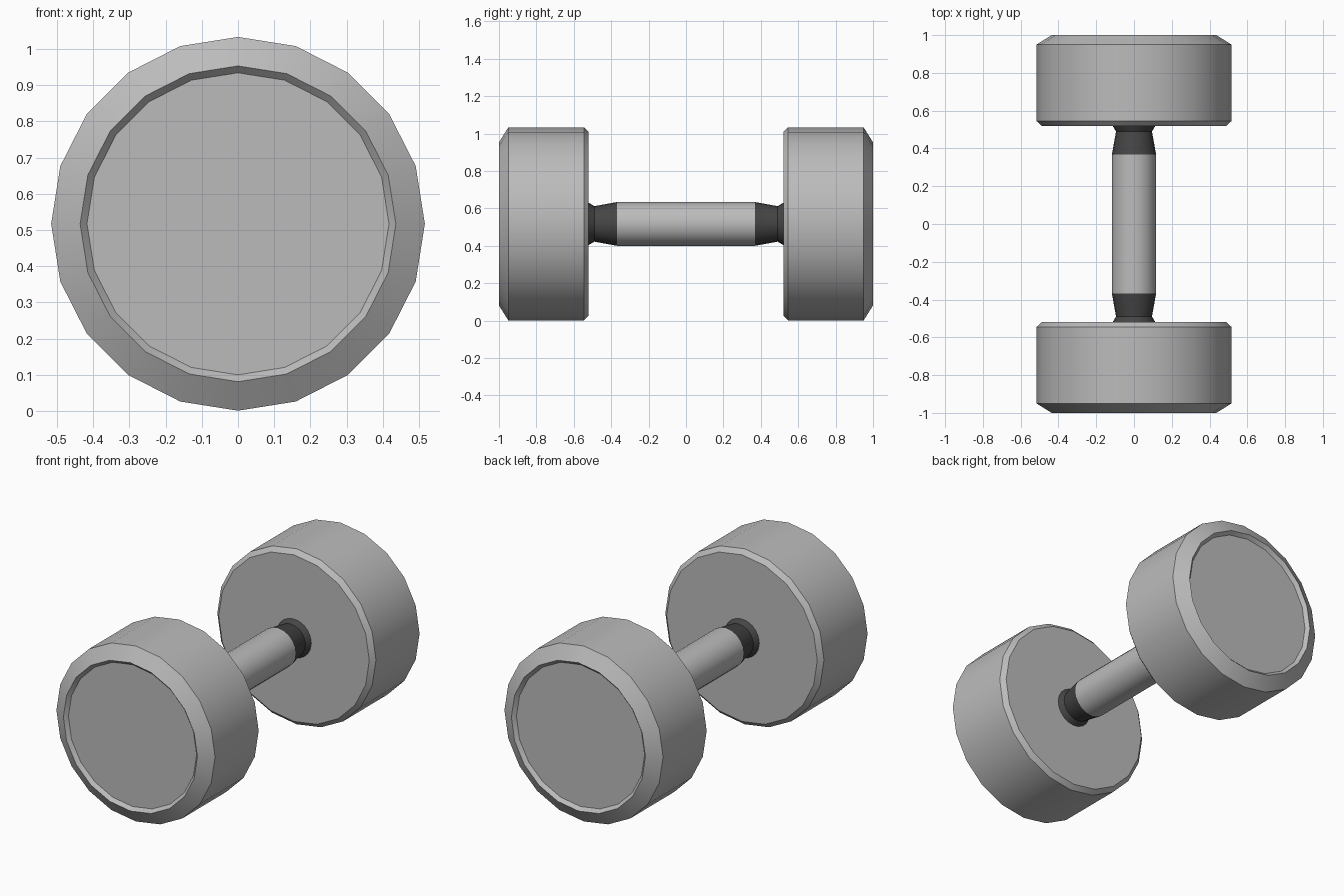
import bpy
import math

cube = bpy.data.objects.get("Cube")
if cube:
    bpy.data.objects.remove(cube, do_unlink=True)

SIDES = 20
AXIS_Z = 0.517


def material(name, value):
    mat = bpy.data.materials.new(name)
    mat.use_nodes = True
    colour = (value, value, value, 1)
    mat.diffuse_color = colour
    mat.node_tree.nodes["Principled BSDF"].inputs["Base Color"].default_value = colour
    return mat


def lathe(name, profile, mat, side=1, cap_start=True, cap_end=True):
    """Turn (y, radius) points around the handle axis; side=-1 mirrors in y."""
    verts, faces = [], []
    for y, r in profile:
        for i in range(SIDES):
            a = 2 * math.pi * i / SIDES
            verts.append((r * math.sin(a), side * y, AXIS_Z + r * math.cos(a)))
    for ring in range(len(profile) - 1):
        for i in range(SIDES):
            j = (i + 1) % SIDES
            a, b = ring * SIDES, (ring + 1) * SIDES
            faces.append((a + i, b + i, b + j, a + j))
    if cap_start:
        faces.append(tuple(range(SIDES)))
    if cap_end:
        last = (len(profile) - 1) * SIDES
        faces.append(tuple(reversed(range(last, last + SIDES))))
    # Keep normals outward on either side
    if side > 0:
        faces = [tuple(reversed(f)) for f in faces]
    faces = [tuple(reversed(f)) for f in faces]
    mesh = bpy.data.meshes.new(name)
    mesh.from_pydata(verts, [], faces)
    mesh.materials.append(mat)
    obj = bpy.data.objects.new(name, mesh)
    bpy.context.collection.objects.link(obj)
    bpy.ops.object.select_all(action="DESELECT")
    obj.select_set(True)
    bpy.context.view_layer.objects.active = obj
    bpy.ops.object.mode_set(mode="EDIT")
    bpy.ops.mesh.select_all(action="SELECT")
    bpy.ops.mesh.normals_make_consistent(inside=False)
    bpy.ops.object.mode_set(mode="OBJECT")
    bpy.ops.object.shade_smooth_by_angle(angle=math.radians(30))
    return obj


steel = material("grey steel", 0.5)
rubber = material("dark rubber", 0.06)

# Weight: inner chamfer, drum, outer bevel and recessed end face
weight = [(0.52, 0.49), (0.545, 0.516), (0.95, 0.516), (1.0, 0.436), (0.98, 0.417)]
# Collar: taper from the grip, then a flare against the weight
collar = [(0.368, 0.117), (0.49, 0.095), (0.52, 0.113)]

for label, side in (("front", -1), ("back", 1)):
    lathe(label + "_weight", weight, steel, side)
    lathe(label + "_collar", collar, rubber, side)

# Grip between the collars
lathe("handle_grip", [(-0.368, 0.117), (0.368, 0.117)], steel)
